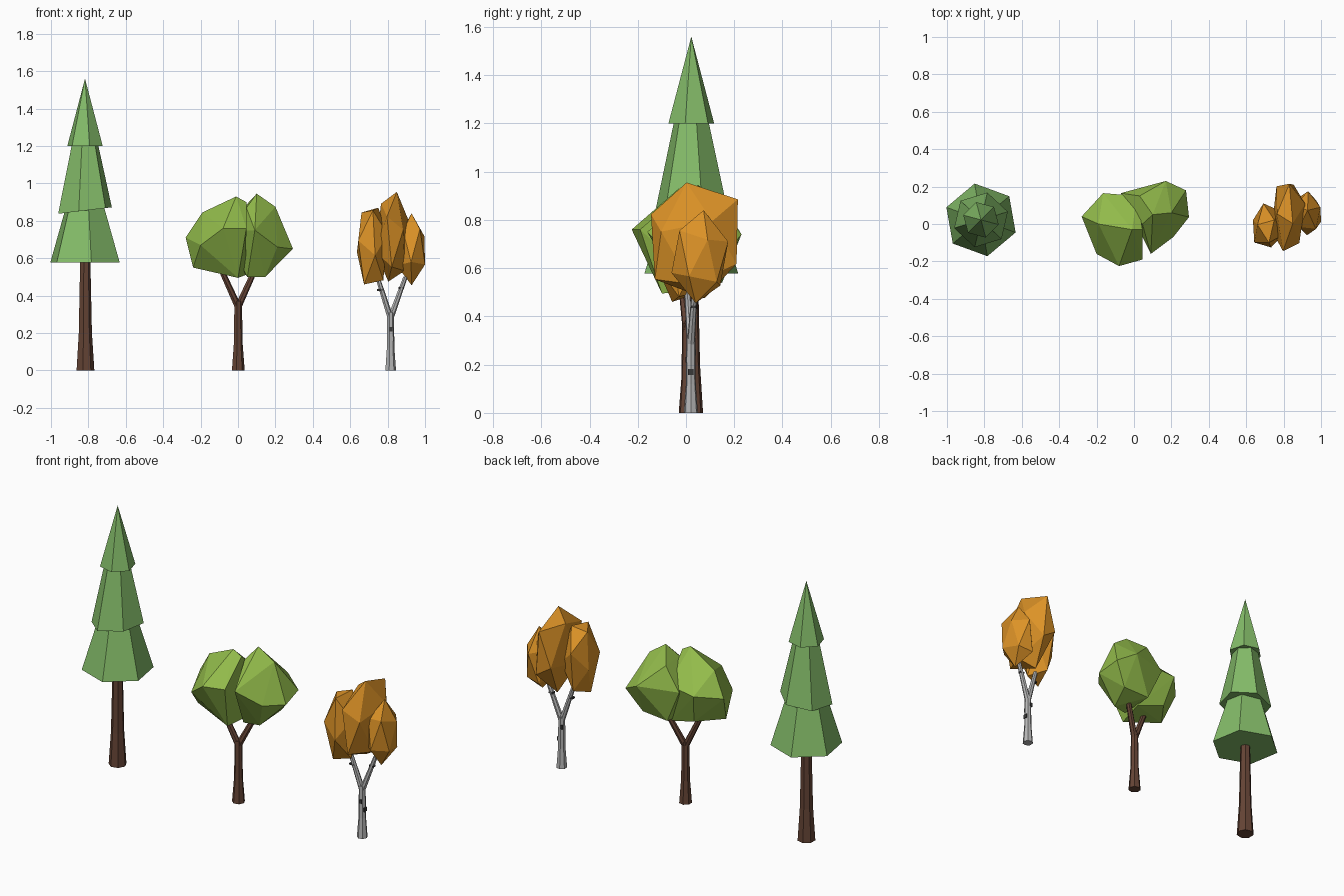
import bpy, bmesh, random
from math import cos, sin, pi, radians
from mathutils import Vector, Euler

if "Cube" in bpy.data.objects:
    bpy.data.objects.remove(bpy.data.objects["Cube"])


def material(name, rgb):
    m = bpy.data.materials.new(name)
    m.diffuse_color = (*rgb, 1)
    m.use_nodes = True
    m.node_tree.nodes["Principled BSDF"].inputs["Base Color"].default_value = m.diffuse_color
    return m


PINE = material("pine_green", (0.23, 0.50, 0.14))
LEAF = material("leaf_green", (0.29, 0.50, 0.07))
AUTUMN = material("autumn_orange", (0.72, 0.29, 0.02))
BARK = material("brown_bark", (0.13, 0.058, 0.036))
BIRCH = material("pale_bark", (0.48, 0.48, 0.48))
DARK = material("dark_bark_mark", (0.04, 0.04, 0.04))


def finish(name, bm, mat):
    bmesh.ops.recalc_face_normals(bm, faces=bm.faces)
    me = bpy.data.meshes.new(name)
    bm.to_mesh(me)
    bm.free()
    me.materials.append(mat)
    ob = bpy.data.objects.new(name, me)
    bpy.context.collection.objects.link(ob)
    return ob


def tube(bm, stops, sides=7):
    """Tapered stem through stops of (x, y, z, radius)."""
    pts = [Vector(s[:3]) for s in stops]
    rings = []
    for i, s in enumerate(stops):
        d = pts[min(i + 1, len(pts) - 1)] - pts[max(i - 1, 0)]
        u = Vector((0, 1, 0)).cross(d).normalized()
        v = d.cross(u).normalized()
        if i == 0 and pts[0].z == 0:
            u, v = Vector((1, 0, 0)), Vector((0, 1, 0))
        rings.append([bm.verts.new(pts[i] + s[3] * (u * cos(2 * pi * k / sides) + v * sin(2 * pi * k / sides)))
                      for k in range(sides)])
    for a, b in zip(rings, rings[1:]):
        for k in range(sides):
            bm.faces.new((a[k], a[(k + 1) % sides], b[(k + 1) % sides], b[k]))
    bm.faces.new(rings[0])
    bm.faces.new(rings[-1])


def stems(name, mat, *paths):
    bm = bmesh.new()
    for p in paths:
        tube(bm, p)
    finish(name, bm, mat)


def tier(name, z0, r0, z1, r1, start, tilt=0.0):
    """Six-sided skirt of needles; tilt lifts the +x side of the hem."""
    bm = bmesh.new()
    cx, cy = -0.818, 0.022
    ang = [radians(start + 60 * k) for k in range(6)]
    low = [bm.verts.new((cx + r0 * cos(a), cy + r0 * sin(a), z0 + tilt * cos(a))) for a in ang]
    if r1:
        top = [bm.verts.new((cx + r1 * cos(a), cy + r1 * sin(a), z1)) for a in ang]
        bm.faces.new(top)
    else:
        top = [bm.verts.new((cx, cy, z1))] * 6
    for k in range(6):
        n = (k + 1) % 6
        bm.faces.new((low[k], low[n], top[n], top[k]) if r1 else (low[k], low[n], top[k]))
    bm.faces.new(low)
    finish(name, bm, PINE)


def hull(name, pts, mat):
    bm = bmesh.new()
    for p in pts:
        bm.verts.new(p)
    res = bmesh.ops.convex_hull(bm, input=bm.verts)
    bmesh.ops.delete(bm, geom=list({v for v in res["geom_interior"] if isinstance(v, bmesh.types.BMVert)}),
                     context='VERTS')
    finish(name, bm, mat)


def clump(name, lo, hi, seed, mat):
    """Rough faceted clump fitted to a box."""
    rng = random.Random(seed)
    bm = bmesh.new()
    bmesh.ops.create_icosphere(bm, subdivisions=1, radius=1)
    rot = Euler([rng.uniform(0, 2 * pi) for _ in range(3)]).to_matrix()
    cos_ = []
    for v in bm.verts:
        cos_.append(rot @ v.co * rng.uniform(0.92, 1.12))
    bm.free()
    mn = [min(c[i] for c in cos_) for i in range(3)]
    mx = [max(c[i] for c in cos_) for i in range(3)]
    hull(name, [[lo[i] + (c[i] - mn[i]) / (mx[i] - mn[i]) * (hi[i] - lo[i]) for i in range(3)]
                for c in cos_], mat)


# Pine tree
stems("pine_trunk", BARK, [(-0.818, 0.022, 0, 0.05), (-0.818, 0.022, 0.2, 0.037), (-0.818, 0.022, 0.62, 0.028)])
tier("pine_lower_tier", 0.578, 0.197, 0.875, 0.108, -20)
tier("pine_middle_tier", 0.855, 0.15, 1.2, 0.075, 17, 0.018)
tier("pine_top_tier", 1.2, 0.098, 1.56, 0, 45)

# Round green tree
stems("round_tree_trunk", BARK,
      [(0, 0.005, 0, 0.036), (0, 0.005, 0.14, 0.025), (0, 0.005, 0.37, 0.021)],
      [(0, 0.005, 0.34, 0.019), (-0.1, -0.02, 0.56, 0.015)],
      [(0, 0.005, 0.34, 0.019), (0.1, 0.06, 0.56, 0.015)])
hull("round_tree_left_crown", [
    (-0.28, 0.04, 0.71), (-0.24, -0.04, 0.55), (-0.20, -0.16, 0.67), (-0.08, -0.225, 0.76),
    (0.045, -0.19, 0.76), (-0.01, -0.03, 0.93), (-0.19, 0.0, 0.845), (-0.165, 0.165, 0.74),
    (0.015, 0.15, 0.76), (0.045, -0.03, 0.90), (0.0, -0.10, 0.495), (0.04, 0.08, 0.51),
    (-0.13, 0.11, 0.56)], LEAF)
hull("round_tree_right_crown", [
    (0.10, 0.05, 0.945), (0.20, 0.06, 0.875), (0.045, 0.0, 0.87), (-0.07, 0.165, 0.74),
    (0.17, 0.23, 0.74), (0.278, 0.18, 0.68), (0.294, 0.037, 0.65), (0.09, -0.16, 0.75),
    (0.21, -0.07, 0.66), (0.145, 0.0, 0.50), (0.05, -0.02, 0.50), (0.02, 0.15, 0.54),
    (0.19, 0.14, 0.55), (0.03, 0.15, 0.87)], LEAF)

# Autumn tree with pale trunk
stems("autumn_tree_trunk", BIRCH,
      [(0.815, 0.02, 0, 0.03), (0.815, 0.02, 0.12, 0.021), (0.815, 0.02, 0.31, 0.019)],
      [(0.815, 0.02, 0.28, 0.017), (0.745, 0.005, 0.50, 0.012)],
      [(0.815, 0.02, 0.28, 0.017), (0.895, 0.035, 0.50, 0.012)])
clump("autumn_left_crown", (0.636, -0.125, 0.46), (0.80, 0.11, 0.87), 3, AUTUMN)
clump("autumn_middle_crown", (0.735, -0.145, 0.475), (0.915, 0.215, 0.955), 8, AUTUMN)
clump("autumn_right_crown", (0.85, -0.06, 0.455), (1.0, 0.175, 0.84), 12, AUTUMN)

# Dark marks on the pale bark
for i, (x, y, z, sx, sy) in enumerate([
        (0.831, 0.02, 0.17, 0.012, 0.024), (0.818, 0.003, 0.22, 0.016, 0.010),
        (0.805, 0.036, 0.25, 0.016, 0.010), (0.758, 0.008, 0.43, 0.028, 0.022),
        (0.873, 0.031, 0.44, 0.028, 0.022)]):
    bm = bmesh.new()
    bmesh.ops.create_cube(bm, size=1)
    bmesh.ops.scale(bm, vec=(sx, sy, 0.01 if i > 2 else 0.024), verts=bm.verts)
    bmesh.ops.translate(bm, vec=(x, y, z), verts=bm.verts)
    finish(f"bark_mark_{i + 1}", bm, DARK)
